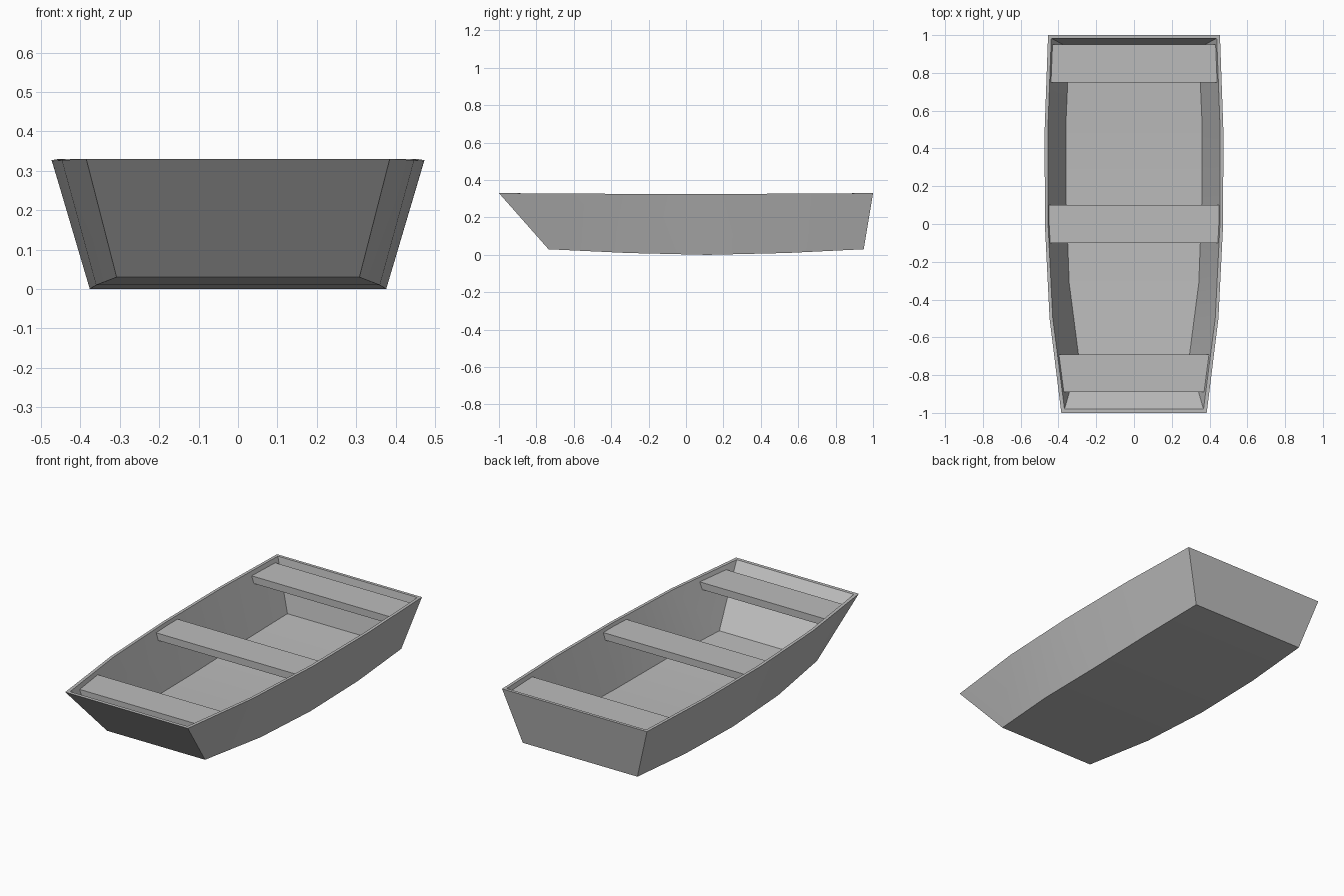
import bpy
import bmesh

cube = bpy.data.objects.get("Cube")
if cube:
    bpy.data.objects.remove(cube, do_unlink=True)

# One plain grey for the whole boat
grey = bpy.data.materials.new("light_grey")
grey.use_nodes = True
colour = (0.5, 0.5, 0.5, 1)
grey.diffuse_color = colour
grey.node_tree.nodes["Principled BSDF"].inputs["Base Color"].default_value = colour


def finish(bm, name):
    bmesh.ops.recalc_face_normals(bm, faces=bm.faces)
    mesh = bpy.data.meshes.new(name)
    bm.to_mesh(mesh)
    bm.free()
    mesh.materials.append(grey)
    obj = bpy.data.objects.new(name, mesh)
    bpy.context.collection.objects.link(obj)
    return obj


# Stations from bow to stern: (y, half width, z) along the rim and the chine
RIM = [(-1, 0.385, 0.33), (-0.5, 0.447, 0.327), (0, 0.472, 0.325),
       (0.5, 0.473, 0.327), (1, 0.455, 0.33)]
CHINE = [(-0.735, 0.308, 0.03), (-0.313, 0.36, 0.01), (0.113, 0.376, 0),
         (0.54, 0.377, 0.01), (0.95, 0.36, 0.03)]
WALL = 0.017


def inset(line, lift):
    """Move a line of stations inwards by the wall thickness."""
    moved = [[y, w - WALL, z + lift] for y, w, z in line]
    moved[0][0] += WALL + 0.003
    moved[-1][0] -= WALL
    return moved


def trough(bm, rim, chine):
    """Loft an open-topped shell and return its rim vertices in order."""
    rows = []
    for (ty, tw, tz), (by, bw, bz) in zip(rim, chine):
        section = [(-tw, ty, tz), (-bw, by, bz), (bw, by, bz), (tw, ty, tz)]
        rows.append([bm.verts.new(co) for co in section])
    for a, b in zip(rows, rows[1:]):
        for i in range(3):
            bm.faces.new((a[i], a[i + 1], b[i + 1], b[i]))
    bm.faces.new(rows[0])
    bm.faces.new(rows[-1])
    return [r[0] for r in rows] + [r[3] for r in reversed(rows)]


# Hull: outer and inner shells joined along the rim
bm = bmesh.new()
outer = trough(bm, RIM, CHINE)
inner = trough(bm, inset(RIM, 0), inset(CHINE, 0.018))
for i in range(len(outer)):
    j = (i + 1) % len(outer)
    bm.faces.new((outer[i], outer[j], inner[j], inner[i]))
hull = finish(bm, "hull")
bpy.context.view_layer.objects.active = hull
hull.select_set(True)
bpy.ops.object.shade_smooth_by_angle()


def seat(name, y0, y1, w0, w1, top=0.307, thick=0.04):
    """Plank whose ends lean in to follow the hull sides."""
    bm = bmesh.new()
    loops = []
    for z, lean in ((top, 0), (top - thick, 0.011)):
        a, b = w0 - lean, w1 - lean
        loops.append([bm.verts.new(co) for co in
                      ((-a, y0, z), (a, y0, z), (b, y1, z), (-b, y1, z))])
        bm.faces.new(loops[-1])
    up, low = loops
    for i in range(4):
        j = (i + 1) % 4
        bm.faces.new((up[i], up[j], low[j], low[i]))
    return finish(bm, name)


# Three bench seats
seat("bow_seat", -0.89, -0.69, 0.374, 0.4)
seat("middle_seat", -0.1, 0.1, 0.452, 0.452)
seat("stern_seat", 0.75, 0.95, 0.444, 0.436)
